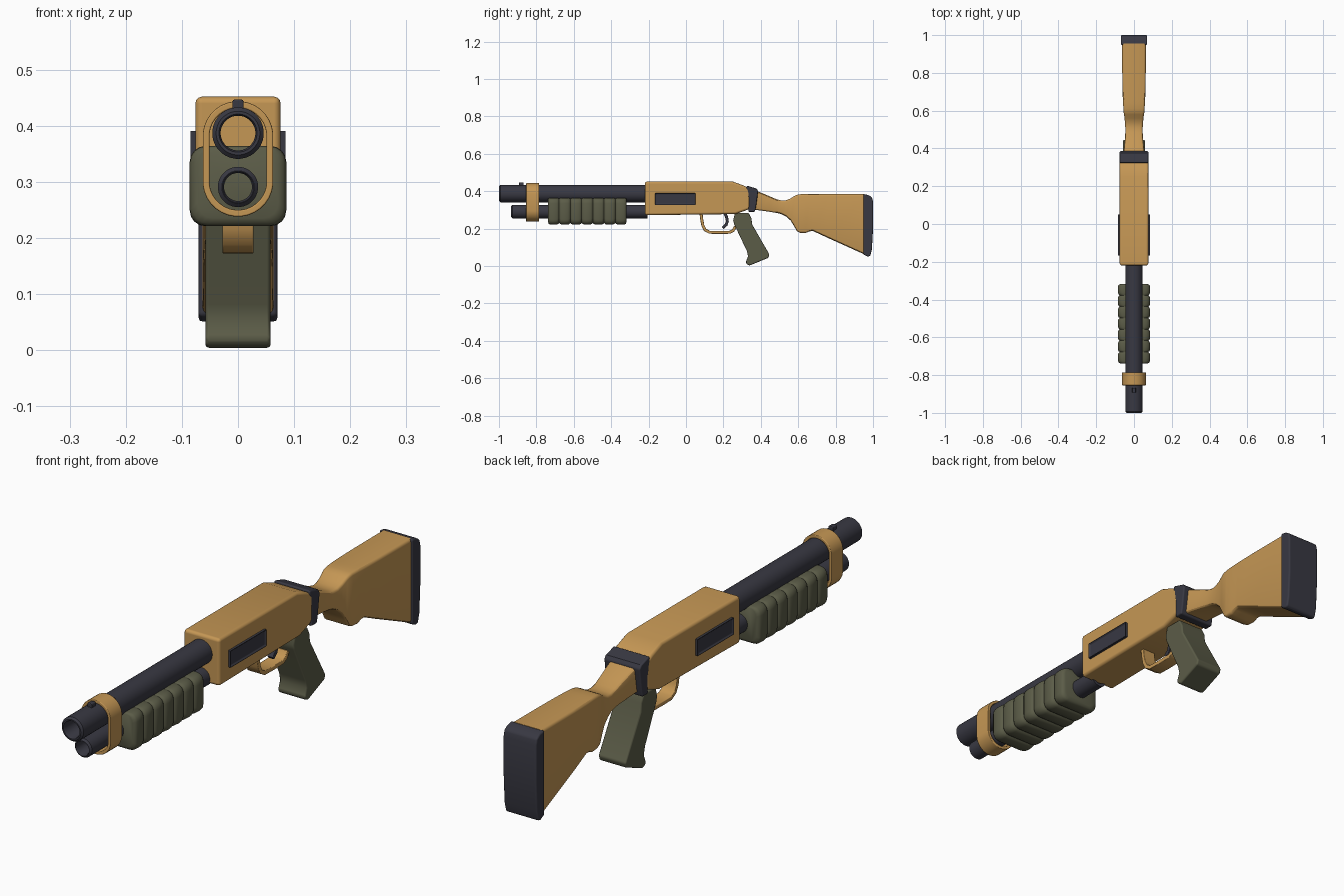
import bpy, bmesh, math
from mathutils import Vector

if "Cube" in bpy.data.objects:
    bpy.data.objects.remove(bpy.data.objects["Cube"])


def material(name, rgb):
    m = bpy.data.materials.new(name)
    m.diffuse_color = (*rgb, 1)
    m.use_nodes = True
    m.node_tree.nodes["Principled BSDF"].inputs["Base Color"].default_value = m.diffuse_color
    return m


TAN = material("tan", (0.56, 0.31, 0.09))
GREEN = material("olive green", (0.105, 0.107, 0.064))
DARK = material("dark grey", (0.04, 0.04, 0.055))


def finish(name, bm, mat, bevel=0, segments=3, angle=35):
    bmesh.ops.recalc_face_normals(bm, faces=bm.faces)
    mesh = bpy.data.meshes.new(name)
    bm.to_mesh(mesh)
    bm.free()
    mesh.materials.append(mat)
    ob = bpy.data.objects.new(name, mesh)
    bpy.context.collection.objects.link(ob)
    bpy.ops.object.select_all(action='DESELECT')
    ob.select_set(True)
    bpy.context.view_layer.objects.active = ob
    bpy.ops.object.shade_smooth_by_angle(angle=math.radians(angle))
    if bevel:
        b = ob.modifiers.new("bevel", 'BEVEL')
        b.width, b.segments = bevel, segments
        b.limit_method, b.angle_limit = 'ANGLE', math.radians(38)
        b.harden_normals = True
    return ob


def skin(name, rings, mat, closed=False, **kw):
    """Join rings of points; closed makes a hollow sleeve, else ends are capped."""
    bm = bmesh.new()
    vs = [[bm.verts.new(p) for p in r] for r in rings]
    n = len(vs[0])
    for i in range(len(vs) if closed else len(vs) - 1):
        a, b = vs[i], vs[(i + 1) % len(vs)]
        for j in range(n):
            k = (j + 1) % n
            bm.faces.new((a[j], a[k], b[k], b[j]))
    if not closed:
        bm.faces.new(vs[0])
        bm.faces.new(vs[-1])
    return finish(name, bm, mat, **kw)


def prism(name, profile, half, mat, **kw):
    """Side profile (y, z) extruded across x."""
    return skin(name, [[(x, y, z) for y, z in profile] for x in (-half, half)], mat, **kw)


def strip(name, path, thick, half, mat, **kw):
    """Flat bar of even thickness following a side path."""
    pts = [Vector(p) for p in path]
    a, b = [], []
    for i, p in enumerate(pts):
        d = (pts[min(i + 1, len(pts) - 1)] - pts[max(i - 1, 0)]).normalized()
        n = Vector((-d.y, d.x)) * thick / 2
        a.append(p + n)
        b.append(p - n)
    return prism(name, [tuple(p) for p in a + b[::-1]], half, mat, **kw)


def pill(y, half, z0, z1, n=32):
    """Upright stadium ring; a circle when height equals width."""
    ring = []
    for i in range(n):
        t = 2 * math.pi * (i + 0.5) / n
        c = z1 - half if math.sin(t) > 0 else z0 + half
        ring.append((half * math.cos(t), y, c + half * math.sin(t)))
    return ring


def rounded(y, half, z0, z1, r, steps=4):
    """Rounded rectangle ring."""
    ring = []
    for q, (sx, cz) in enumerate(((1, z1 - r), (-1, z1 - r), (-1, z0 + r), (1, z0 + r))):
        for s in range(steps + 1):
            t = math.pi / 2 * (q + s / steps)
            ring.append((sx * (half - r) + r * math.cos(t), y, cz + r * math.sin(t)))
    return ring


def tube(name, z, r, hole, y0, y1, lip=0.007):
    spec = [(y0 + lip, r), (y1, r), (y1, hole), (y0 + lip, hole), (y0, hole + 0.003), (y0, r - lip)]
    skin(name, [pill(y, q, z - q, z + q) for y, q in spec], DARK, closed=True)


# Barrel and magazine
tube("barrel", 0.387, 0.046, 0.031, -1.0, -0.215)
tube("magazine_tube", 0.291, 0.036, 0.025, -0.935, -0.205)

# Band holding both tubes, and the bead sight
skin("barrel_band", [pill(-0.855, 0.063, 0.238, 0.444), pill(-0.785, 0.063, 0.238, 0.444),
                     pill(-0.785, 0.051, 0.250, 0.432), pill(-0.855, 0.051, 0.250, 0.432)],
     TAN, closed=True, bevel=0.003, segments=2)
skin("front_sight", [rounded(-0.893, 0.010, 0.42, 0.447, 0.005), rounded(-0.868, 0.010, 0.42, 0.447, 0.005)],
     DARK, bevel=0.003)

# Ribbed pump handle
rings, ribs, y0, y1 = [], 7, -0.738, -0.318
step = (y1 - y0) / ribs
for i in range(ribs):
    for f, drop in ((0.0, 0.010), (0.07, 0.005), (0.2, 0.001), (0.5, 0), (0.8, 0.001), (0.93, 0.005)):
        if i == 0 and f == 0:
            drop = 0.014
        rings.append(rounded(y0 + (i + f) * step, 0.086 - drop, 0.221 + drop, 0.364 - drop * 0.3, 0.028))
rings.append(rounded(y1, 0.072, 0.235, 0.360, 0.028))
skin("pump_handle", rings, GREEN, angle=45)

# Receiver
prism("receiver", [(-0.22, 0.272), (0.09, 0.276), (0.265, 0.278), (0.34, 0.305), (0.345, 0.41),
                   (0.31, 0.43), (0.25, 0.452), (-0.22, 0.452)], 0.076, TAN, bevel=0.012)

# Framed ports on both sides
for side, label in ((1, "right"), (-1, "left")):
    bm = bmesh.new()
    bmesh.ops.create_cube(bm, size=1)
    for v in bm.verts:
        v.co = (side * 0.076 + v.co.x * 0.02, -0.058 + v.co.y * 0.218, 0.359 + v.co.z * 0.064)
    face = max(bm.faces, key=lambda f: side * f.calc_center_median().x)
    bmesh.ops.inset_region(bm, faces=[face], thickness=0.009)
    bmesh.ops.translate(bm, verts=face.verts, vec=(-side * 0.006, 0, 0))
    finish("port_" + label, bm, DARK, bevel=0.002, segments=2)

# Collar between receiver and stock
prism("collar", [(0.334, 0.290), (0.368, 0.290), (0.374, 0.315), (0.386, 0.402), (0.376, 0.415),
                 (0.325, 0.430), (0.322, 0.415), (0.335, 0.36)], 0.076, DARK, bevel=0.006)

# Shoulder stock: y, bottom, top, half width
stock = [(0.355, 0.302, 0.410, 0.056), (0.40, 0.297, 0.393, 0.053), (0.45, 0.290, 0.372, 0.048),
         (0.485, 0.284, 0.357, 0.046), (0.51, 0.278, 0.351, 0.046), (0.535, 0.265, 0.352, 0.048),
         (0.56, 0.243, 0.362, 0.050), (0.58, 0.210, 0.375, 0.053), (0.593, 0.187, 0.381, 0.055),
         (0.61, 0.178, 0.384, 0.056), (0.64, 0.177, 0.385, 0.058), (0.66, 0.186, 0.385, 0.059),
         (0.68, 0.187, 0.385, 0.060), (0.76, 0.150, 0.385, 0.062), (0.955, 0.062, 0.385, 0.063)]
skin("stock", [rounded(y, w, b, t, 0.011, 3) for y, b, t, w in stock], TAN, angle=30)

# Butt pad
prism("butt_pad", [(0.948, 0.062), (0.972, 0.050), (0.985, 0.054), (0.994, 0.090), (1.0, 0.20),
                   (1.0, 0.345), (0.994, 0.368), (0.975, 0.380), (0.948, 0.385)],
      0.070, DARK, bevel=0.007)

# Pistol grip
prism("pistol_grip", [(0.262, 0.285), (0.335, 0.285), (0.350, 0.255), (0.354, 0.222), (0.446, 0.062),
                      (0.440, 0.044), (0.342, 0.0), (0.320, 0.018), (0.334, 0.055), (0.325, 0.085),
                      (0.256, 0.240)][:6] +
      [(0.340, 0.003), (0.325, 0.010), (0.320, 0.022), (0.332, 0.052), (0.325, 0.082), (0.257, 0.225), (0.252, 0.245)],
      0.058, GREEN, bevel=0.009)

# Trigger guard and trigger
strip("trigger_guard", [(0.080, 0.285), (0.084, 0.250), (0.090, 0.218), (0.102, 0.194), (0.125, 0.181),
                        (0.17, 0.180), (0.235, 0.181), (0.252, 0.190), (0.265, 0.212)],
      0.016, 0.028, TAN, bevel=0.003, segments=2)
strip("trigger", [(0.207, 0.285), (0.217, 0.262), (0.221, 0.240), (0.214, 0.220), (0.196, 0.204)],
      0.016, 0.012, DARK, bevel=0.003, segments=2)
